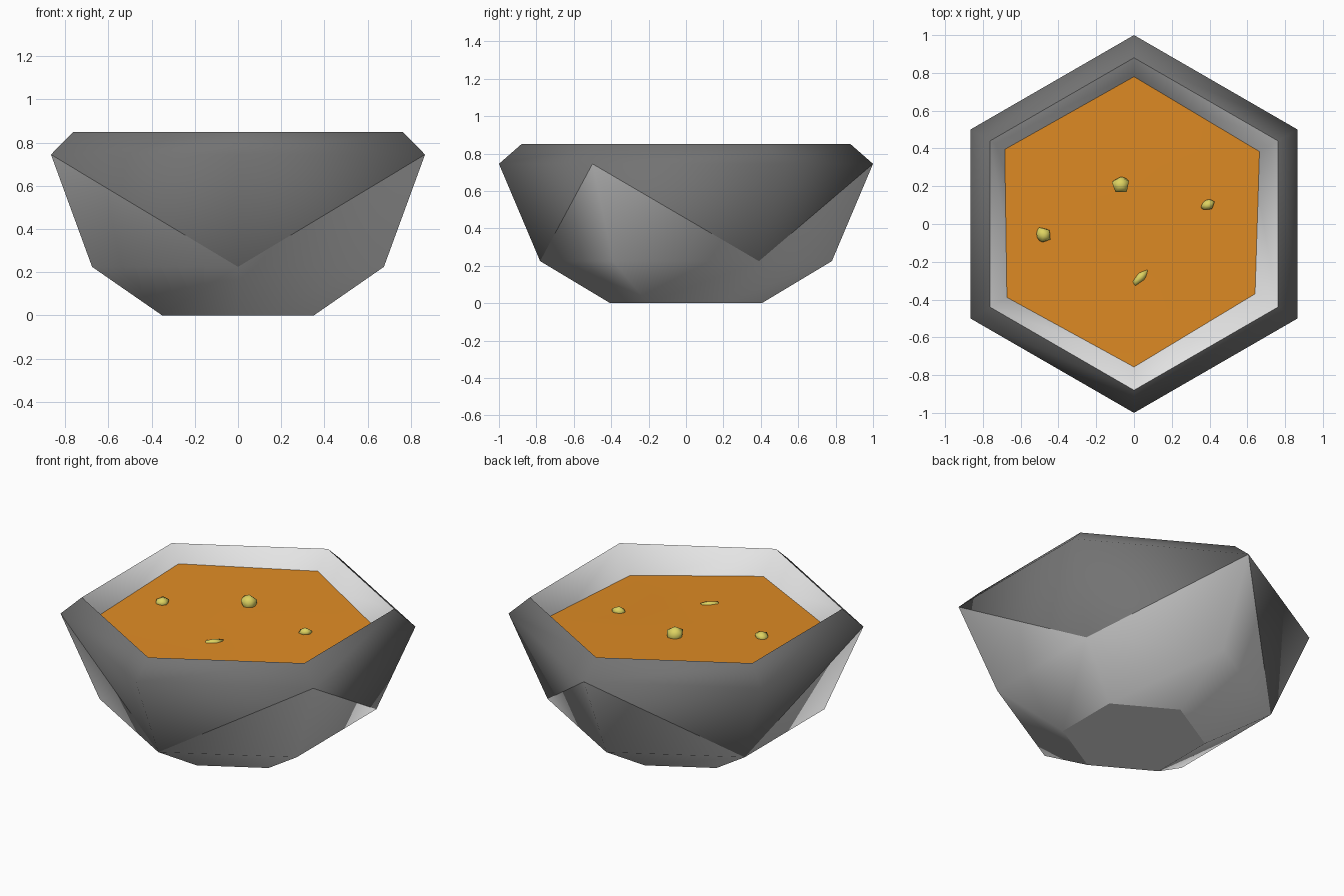
import bpy, bmesh, math, random
from mathutils import Vector, Matrix

if "Cube" in bpy.data.objects:
    bpy.data.objects.remove(bpy.data.objects["Cube"])

random.seed(4)


def material(name, rgb):
    m = bpy.data.materials.new(name)
    m.diffuse_color = (*rgb, 1)
    m.use_nodes = True
    m.node_tree.nodes["Principled BSDF"].inputs["Base Color"].default_value = m.diffuse_color
    return m


def finish(bm, name, mats):
    bmesh.ops.recalc_face_normals(bm, faces=bm.faces)
    for f in bm.faces:
        f.smooth = True
    me = bpy.data.meshes.new(name)
    bm.to_mesh(me)
    bm.free()
    for m in mats:
        me.materials.append(m)
    ob = bpy.data.objects.new(name, me)
    bpy.context.collection.objects.link(ob)
    return ob


def corner(k, r, z):
    a = math.radians(-90 + 60 * k)
    return Vector((r * math.cos(a), r * math.sin(a), z))


dark = material("dark_grey_glaze", (0.17, 0.17, 0.17))
light = material("pale_grey_clay", (0.78, 0.78, 0.78))
orange = material("orange_soup", (0.74, 0.26, 0.018))
yellow = material("yellow_chunk", (0.73, 0.65, 0.12))

# Bowl: hexagonal rings from the foot, up over the lip and down the inside
profile = [(0.405, 0), (0.78, 0.225), (1.0, 0.745), (0.88, 0.85),
           (0.72, 0.69), (0.60, 0.28), (0.32, 0.12)]
bm = bmesh.new()
rings = [[bm.verts.new(corner(k, r, z)) for k in range(6)] for r, z in profile]
bm.faces.new(rings[0])
bm.faces.new(rings[-1])
for i in range(len(rings) - 1):
    lo, up = rings[i], rings[i + 1]
    for k in range(6):
        n = (k + 1) % 6
        if i == 1:
            # Zigzag glaze: dark triangles point down at every second corner
            if k % 2 == 0:
                tris = [(up[k], up[n], lo[k]), (up[n], lo[k], lo[n])]
            else:
                tris = [(up[k], up[n], lo[n]), (up[k], lo[k], lo[n])]
            for j, t in enumerate(tris):
                bm.faces.new(t).material_index = 1 - j
        else:
            f = bm.faces.new((lo[k], lo[n], up[n], up[k]))
            f.material_index = 1 if i == 2 else 0
# Crisp edges at colour borders and around the foot
for e in bm.edges:
    a, b = e.link_faces
    if a.material_index != b.material_index or all(v.co.z < 0.001 for v in e.verts):
        e.smooth = False
finish(bm, "bowl", [light, dark])

# Soup: slightly uneven surface meeting the sloping inner wall
soup_radius = [0.757, 0.74, 0.767, 0.78, 0.79, 0.777]
bm = bmesh.new()
outer, inner = [], []
for k, r in enumerate(soup_radius):
    outer.append(bm.verts.new(corner(k, r, r - 0.03)))
    inner.append(bm.verts.new(corner(k, r * 0.5, 0.735 + (r - 0.765) * 0.6)))
mid = bm.verts.new((0, 0, 0.737))
for k in range(6):
    n = (k + 1) % 6
    bm.faces.new((outer[k], outer[n], inner[n], inner[k]))
    bm.faces.new((inner[k], inner[n], mid))
bmesh.ops.recalc_face_normals(bm, faces=bm.faces)
soup = finish(bm, "soup", [orange])
if soup.data.polygons[0].normal.z < 0:
    soup.data.flip_normals()

# Chunks floating in the soup: centre, half sizes, turn
chunks = [((-0.07, 0.21, 0.75), (0.052, 0.05, 0.06), 20),
          ((0.39, 0.10, 0.735), (0.042, 0.03, 0.027), 25),
          ((-0.48, -0.06, 0.75), (0.048, 0.042, 0.032), -30),
          ((0.03, -0.285, 0.725), (0.062, 0.026, 0.024), 45)]
for i, (pos, size, turn) in enumerate(chunks):
    bm = bmesh.new()
    bmesh.ops.create_icosphere(bm, subdivisions=1, radius=1)
    for v in bm.verts:
        v.co *= random.uniform(0.8, 1.15)
    bm.transform(Matrix.Translation(pos) @ Matrix.Rotation(math.radians(turn), 4, 'Z')
                 @ Matrix.Diagonal((*size, 1)))
    finish(bm, f"chunk_{i + 1}", [yellow])
